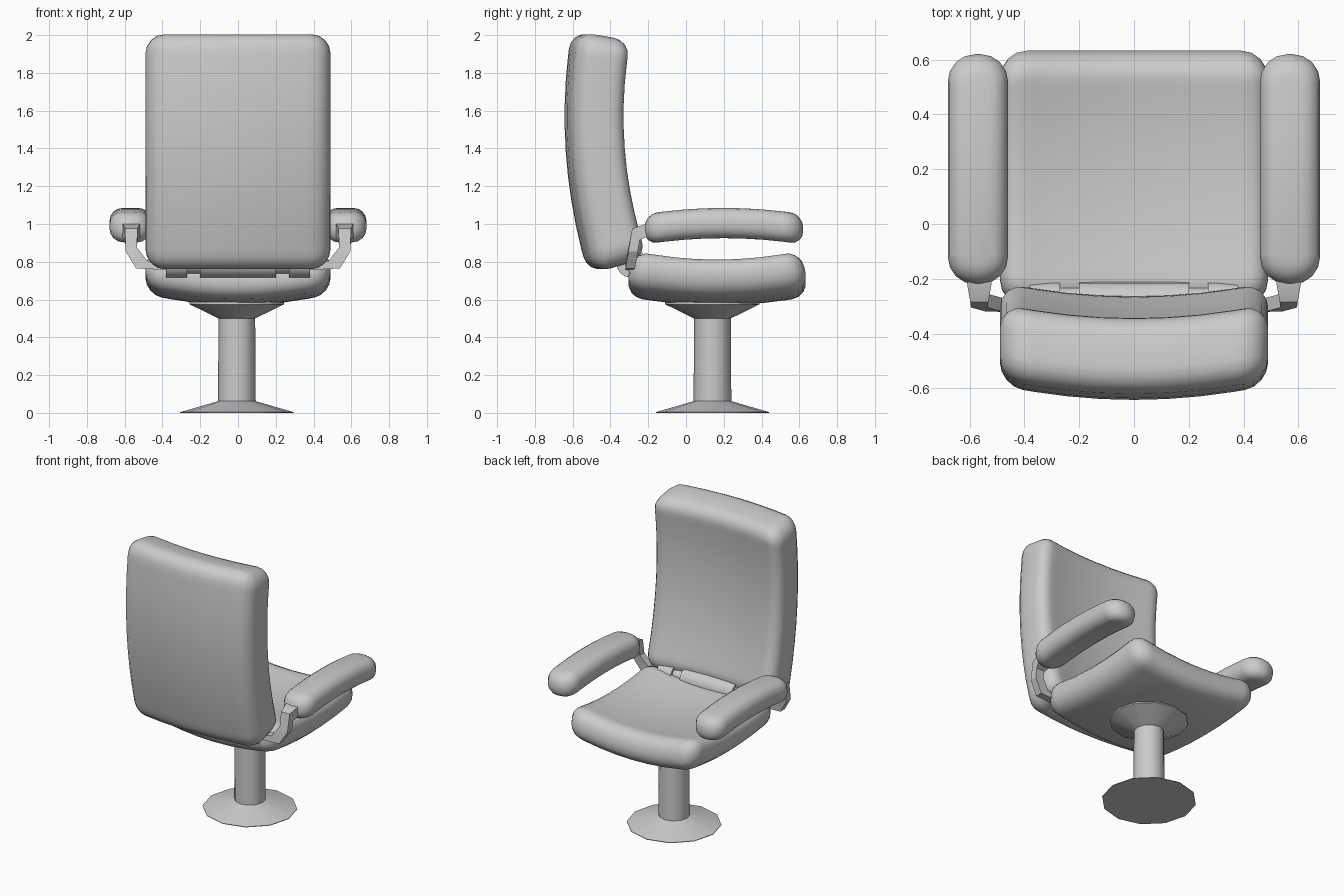
import bpy, bmesh, math
from mathutils import Vector, Matrix

if "Cube" in bpy.data.objects:
    bpy.data.objects.remove(bpy.data.objects["Cube"])


def finish(name, bm, angle=40, mirror=False):
    bmesh.ops.recalc_face_normals(bm, faces=bm.faces[:])
    me = bpy.data.meshes.new(name)
    bm.to_mesh(me)
    bm.free()
    ob = bpy.data.objects.new(name, me)
    bpy.context.collection.objects.link(ob)
    bpy.ops.object.select_all(action='DESELECT')
    ob.select_set(True)
    bpy.context.view_layer.objects.active = ob
    bpy.ops.object.shade_smooth_by_angle(angle=math.radians(angle))
    if mirror:
        ob.modifiers.new("Mirror", 'MIRROR').use_mirror_merge = False
    return ob


def cushion(name, half, r_plan, r_rim, cuts, warp, mirror=False):
    """Padded slab (thickness on local z), rounded, cut into strips, then warped."""
    a, b, c = half
    bm = bmesh.new()
    bmesh.ops.create_cube(bm, size=2, matrix=Matrix.Diagonal((a, b, c, 1)))
    upright = [e for e in bm.edges if abs(e.verts[0].co.z - e.verts[1].co.z) > c]
    bmesh.ops.bevel(bm, geom=upright, offset=r_plan, segments=4, profile=0.5, affect='EDGES')
    rim = [e for e in bm.edges if abs(e.verts[0].co.z - e.verts[1].co.z) < 1e-4]
    bmesh.ops.bevel(bm, geom=rim, offset=r_rim, segments=4, profile=0.5, affect='EDGES')
    for axis, size, n in ((0, a, cuts[0]), (1, b, cuts[1])):
        no = Vector((axis == 0, axis == 1, 0))
        for i in range(1, n):
            p = no * (-size + 2 * size * i / n)
            bmesh.ops.bisect_plane(bm, geom=bm.verts[:] + bm.edges[:] + bm.faces[:],
                                   plane_co=p, plane_no=no)
    for v in bm.verts:
        v.co = warp(*v.co)
    return finish(name, bm, 60, mirror)


def seat_warp(x, y, z):
    return Vector((x, 0.165 + y - 0.44 * y * z,
                   0.67 + z + 0.25 * x * x + 0.22 * y * y))


def back_warp(x, h, t):
    z = 1.388 + h
    slope = 0.4 * (z - 1.57)
    return Vector((x, -0.505 + 0.2 * (z - 1.57) ** 2 + t + 0.22 * x * x, z - slope * t))


def arm_warp(x, y, z):
    return Vector((0.57 + x, 0.2 + y, 1.005 + z - 0.19 * y * y))


# Padded parts
cushion("seat", (0.49, 0.465, 0.1), 0.1, 0.085, (8, 8), seat_warp)
cushion("backrest", (0.49, 0.607, 0.138), 0.1, 0.085, (8, 10), back_warp)
cushion("armrests", (0.11, 0.42, 0.08), 0.1, 0.068, (2, 8), arm_warp, True)

# Arm brackets: centre x, y, z, half width, half depth, z tilt front/back, z tilt in/out
sections = [
    (0.565, -0.13, 0.965, 0.05, 0, 0.035, 0),
    (0.565, -0.215, 0.965, 0.045, 0, 0.035, 0),
    (0.565, -0.265, 0.945, 0.033, 0.02, 0.03, 0),
    (0.565, -0.28, 0.865, 0.03, 0.025, 0, 0.01),
    (0.51, -0.295, 0.785, 0.03, 0.025, 0, 0.02),
    (0.34, -0.297, 0.775, 0, 0.025, 0, 0.02),
]
bm = bmesh.new()
rings = [[bm.verts.new((x + i * hx, y + j * hy, z - j * tz - i * bz))
          for i, j in ((1, 1), (-1, 1), (-1, -1), (1, -1))]
         for x, y, z, hx, hy, tz, bz in sections]
for r, s in zip(rings, rings[1:]):
    for k in range(4):
        bm.faces.new((r[k], r[k - 1], s[k - 1], s[k]))
bm.faces.new(rings[0])
bm.faces.new(rings[-1])
finish("arm_brackets", bm, 20, True)

# Hinge barrels and the rod through them
for name, x, length, radius in (("hinge_centre", 0, 0.4, 0.08), ("hinge_left", -0.325, 0.11, 0.08),
                                ("hinge_right", 0.325, 0.11, 0.08), ("hinge_rod", 0, 0.72, 0.06)):
    bm = bmesh.new()
    bmesh.ops.create_cone(bm, cap_ends=True, segments=16, radius1=radius, radius2=radius, depth=length,
                          matrix=Matrix.Translation((x, -0.29, 0.795)) @ Matrix.Rotation(math.pi / 2, 4, 'Y'))
    finish(name, bm)

# Pedestal: lathed foot, column and flange
bm = bmesh.new()
n = 12
profile = [(0.3, 0), (0.3, 0.004), (0.1, 0.062), (0.097, 0.5), (0.25, 0.575), (0.25, 0.62)]
rings = [[bm.verts.new((-0.006 + r * math.cos(2 * math.pi * k / n),
                        0.14 + r * math.sin(2 * math.pi * k / n), z)) for k in range(n)]
         for r, z in profile]
for r, s in zip(rings, rings[1:]):
    for k in range(n):
        bm.faces.new((r[k - 1], r[k], s[k], s[k - 1]))
bm.faces.new(rings[0])
bm.faces.new(rings[-1])
finish("pedestal", bm, 35)
